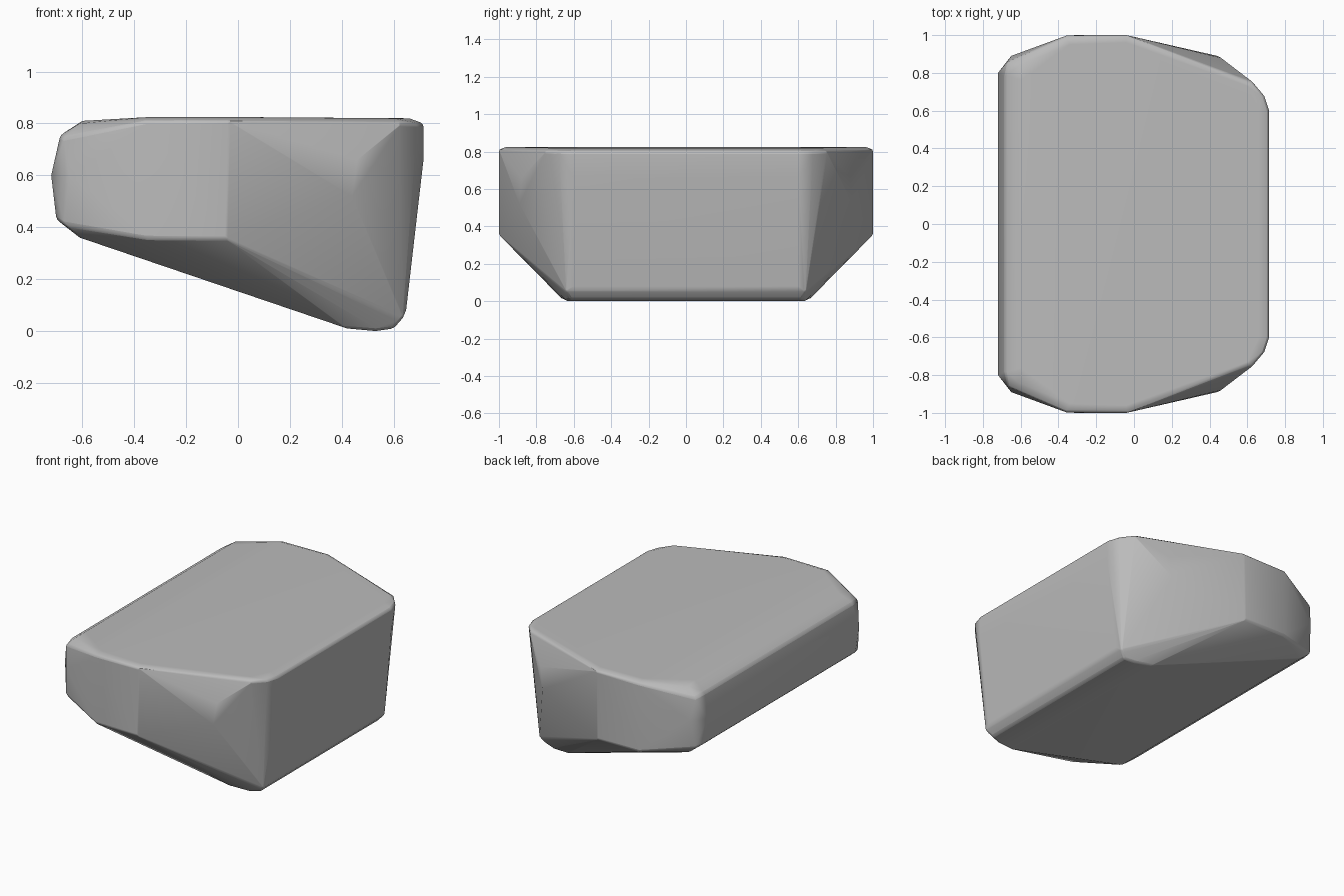
import bpy
import bmesh

cube = bpy.data.objects.get("Cube")
if cube:
    bpy.data.objects.remove(cube, do_unlink=True)

# Plain grey stone
stone = bpy.data.materials.new("stone_grey")
stone.use_nodes = True
grey = (0.5, 0.5, 0.5, 1.0)
stone.diffuse_color = grey
stone.node_tree.nodes["Principled BSDF"].inputs["Base Color"].default_value = grey

# Corners of one half, mirrored across y
flat_top = [(-0.60, 0.76, 0.81), (-0.34, 0.95, 0.825), (-0.04, 0.96, 0.825),
            (0.60, 0.73, 0.82), (0.66, 0.60, 0.82)]
top_rim = [(-0.61, 0.84, 0.80), (-0.35, 1.0, 0.81), (-0.04, 1.0, 0.81),
           (0.63, 0.75, 0.80), (0.69, 0.68, 0.80), (0.715, 0.60, 0.80)]
left_end = [(-0.685, 0.78, 0.755), (-0.67, 0.86, 0.745), (-0.72, 0.80, 0.60),
            (-0.65, 0.89, 0.60), (-0.70, 0.79, 0.43), (-0.67, 0.86, 0.41),
            (-0.61, 0.84, 0.36)]
side_bulge = [(-0.35, 1.0, 0.355), (-0.05, 1.0, 0.355),
              (0.44, 0.89, 0.52), (0.46, 0.88, 0.66)]
right_end = [(0.715, 0.60, 0.66), (0.648, 0.60, 0.08), (0.635, 0.64, 0.05)]
base = [(0.42, 0.66, 0.01), (0.53, 0.64, 0.0), (0.60, 0.62, 0.01),
        (0.55, 0.66, 0.05)]

bm = bmesh.new()
for x, y, z in flat_top + top_rim + left_end + side_bulge + right_end + base:
    for side in (-1, 1):
        bm.verts.new((x, side * y, z))

# Wrap the corners in a faceted skin and merge coplanar triangles
hull = bmesh.ops.convex_hull(bm, input=bm.verts[:])
spare = {v for v in hull["geom_interior"] + hull["geom_unused"]
         if isinstance(v, bmesh.types.BMVert)}
bmesh.ops.delete(bm, geom=list(spare), context="VERTS")
bmesh.ops.dissolve_limit(bm, angle_limit=0.02, verts=bm.verts[:], edges=bm.edges[:])
bmesh.ops.recalc_face_normals(bm, faces=bm.faces[:])

mesh = bpy.data.meshes.new("boulder")
bm.to_mesh(mesh)
bm.free()
mesh.materials.append(stone)
boulder = bpy.data.objects.new("boulder", mesh)
bpy.context.collection.objects.link(boulder)

# Worn edges with soft shading
bpy.context.view_layer.objects.active = boulder
boulder.select_set(True)
worn = boulder.modifiers.new("worn_edges", "BEVEL")
worn.width = 0.012
worn.segments = 2
worn.limit_method = "ANGLE"
worn.angle_limit = 0.6
bpy.ops.object.shade_smooth_by_angle(angle=0.6)
soft = boulder.modifiers.new("soft_normals", "WEIGHTED_NORMAL")
soft.keep_sharp = True
